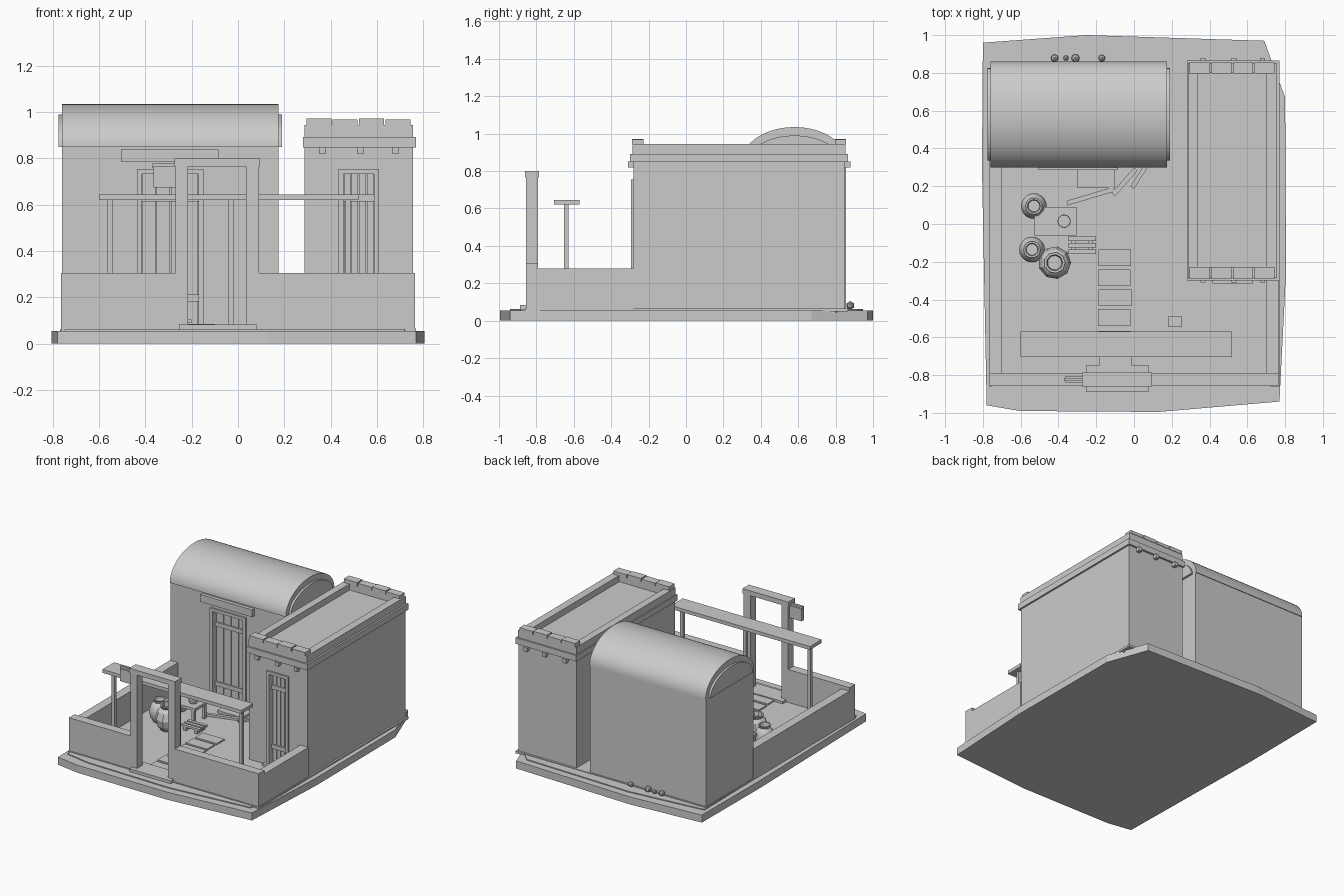
import bpy, bmesh, math, random
from mathutils import Vector

if "Cube" in bpy.data.objects:
    bpy.data.objects.remove(bpy.data.objects["Cube"])

random.seed(4)
grey = bpy.data.materials.new("clay grey")
grey.diffuse_color = (0.6, 0.6, 0.6, 1)
grey.use_nodes = True
grey.node_tree.nodes["Principled BSDF"].inputs["Base Color"].default_value = grey.diffuse_color


def finish(name, bm, smooth=False):
    bmesh.ops.recalc_face_normals(bm, faces=bm.faces)
    me = bpy.data.meshes.new(name)
    bm.to_mesh(me)
    bm.free()
    me.materials.append(grey)
    ob = bpy.data.objects.new(name, me)
    bpy.context.collection.objects.link(ob)
    if smooth:
        bpy.ops.object.select_all(action='DESELECT')
        ob.select_set(True)
        bpy.context.view_layer.objects.active = ob
        bpy.ops.object.shade_smooth_by_angle(angle=math.radians(35))
    return ob


def box(name, x0, x1, y0, y1, z0, z1, turn=0):
    bm = bmesh.new()
    bmesh.ops.create_cube(bm, size=1)
    size = Vector((x1 - x0, y1 - y0, z1 - z0))
    for v in bm.verts:
        v.co *= size
    ob = finish(name, bm)
    ob.location = ((x0 + x1) / 2, (y0 + y1) / 2, (z0 + z1) / 2)
    ob.rotation_euler.z = turn
    return ob


def prism(name, pts, depth, smooth=False):
    """Close a loop of 3D points and sweep it along depth."""
    bm = bmesh.new()
    f = bm.faces.new([bm.verts.new(p) for p in pts])
    r = bmesh.ops.extrude_face_region(bm, geom=[f])
    moved = [g for g in r['geom'] if isinstance(g, bmesh.types.BMVert)]
    bmesh.ops.translate(bm, verts=moved, vec=depth)
    return finish(name, bm, smooth)


def lathe(name, x, y, z, profile, sides, smooth=True):
    bm = bmesh.new()
    rings = []
    for r, h in profile:
        rings.append([bm.verts.new((r * math.cos(a), r * math.sin(a), h))
                      for a in (math.tau * i / sides for i in range(sides))])
    for a, b in zip(rings, rings[1:]):
        for i in range(sides):
            j = (i + 1) % sides
            bm.faces.new((a[i], a[j], b[j], b[i]))
    bm.faces.new(rings[0])
    bm.faces.new(rings[-1])
    ob = finish(name, bm, smooth)
    ob.location = (x, y, z)
    return ob


def arch(x, half, rise, yc, z):
    return [(x, yc + half * math.cos(math.pi * i / 40), z + rise * math.sin(math.pi * i / 40))
            for i in range(41)]


def cut(ob, x0, x1, y0, y1, z0, z1):
    c = box("opening_cutter", x0, x1, y0, y1, z0, z1)
    c.hide_render = True
    c.hide_viewport = True
    m = ob.modifiers.new("opening", 'BOOLEAN')
    m.object = c
    m.solver = 'EXACT'


def door(wall, x0, x1, y, top):
    """Recessed plank door with a frame standing proud of the wall."""
    t = 0.022
    cut(wall, x0 + t, x1 - t, y - 0.05, y + 0.05, G, top - t)
    box("door_jamb", x0, x0 + t, y - 0.012, y + 0.01, G, top)
    box("door_jamb", x1 - t, x1, y - 0.012, y + 0.01, G, top)
    box("door_head", x0 + t, x1 - t, y - 0.012, y + 0.01, top - t, top)
    n = 4
    w = (x1 - x0 - 2 * t) / n
    for i in range(n):
        a = x0 + t + i * w
        box("door_plank", a + 0.003, a + w - 0.003, y + 0.03, y + 0.06, G + 0.01, top - t)
    for z in (G + 0.12, top - 0.14):
        box("door_rail", x0 + t, x1 - t, y + 0.02, y + 0.04, z, z + 0.03)


G = 0.062  # yard level

# Ground slab with a thin upper layer
slab = [(-.8, .96), (-.25, 1), (.69, .97), (.73, .86), (.8, .67), (.805, -.25), (.77, -.94),
        (.13, -.995), (-.6, -.99), (-.78, -.96), (-.805, .3)]
prism("ground_slab", [(x, y, 0) for x, y in slab], (0, 0, 0.055))
top = [(-.77, .89), (-.2, .945), (.64, .92), (.76, .8), (.77, -.3), (.72, -.885),
       (.1, -.94), (-.56, -.925), (-.75, -.89)]
prism("ground_top", [(x, y, 0.04) for x, y in top], (0, 0, G - 0.04))
box("yard_floor", -.765, .77, -.86, .865, 0.05, 0.066)

# Vaulted house
house = box("house_walls", -.76, .175, .31, .855, .05, .86)
prism("vault_roof", arch(-.76, .28, .185, .58, .85), (.935, 0, 0), True)
prism("vault_end_panel", arch(-.775, .245, .14, .58, .85), (.965, 0, 0), True)
door(house, -.437, -.149, .31, .755)
box("house_lintel", -.505, -.085, .285, .32, .785, .838)
box("house_step", -.30, -.10, .19, .31, .05, .085)

# Flat-roofed wing with parapet
wing = box("wing_walls", .287, .757, -.282, .85, .05, .90)
door(wing, .433, .61, -.282, .755)
box("wing_step", .415, .63, -.315, -.28, .05, .08)
for x0, x1 in ((.28, .34), (.70, .77)):
    box("cornice_side", x0, x1, -.30, .865, .848, .892)
for y0, y1, e0, e1 in ((-.30, -.24, -.287, -.23), (.80, .865, .80, .853)):
    box("cornice_end", .28, .77, y0, y1, .848, .892)
    box("parapet_end", .287, .757, e0, e1, .88, .945)
    for i in range(4):
        a = .295 + i * .114
        box("merlon", a, a + .108, e0 - .003, e1 + .003, .945, .972 - .004 * (i % 2))
for x0, x1 in ((.287, .34), (.70, .757)):
    box("parapet_side", x0, x1, -.287, .853, .88, .945)
for x in (.365, .53, .68):
    for y in (-.295, .865):
        box("roof_beam_end", x - .013, x + .013, y - .015, y + .015, .82, .85)

# Yard walls
box("front_wall_left", -.765, -.27, -.855, -.79, .05, .306)
box("front_wall_right", .09, .765, -.855, -.79, .05, .306)
box("side_wall_left", -.765, -.70, -.80, .315, .05, .28)
box("side_wall_right", .70, .765, -.80, -.28, .05, .28)

# Gate and hanging sign
box("gate_post_left", -.27, -.215, -.855, -.79, .05, .77)
box("gate_post_right", .035, .09, -.855, -.79, .05, .77)
box("gate_beam", -.275, .095, -.86, -.785, .765, .80)
box("gate_threshold", -.255, .08, -.887, -.75, .05, .083)
box("sign_bracket", -.37, -.26, -.83, -.815, .76, .78)
box("sign_board", -.365, -.27, -.84, -.808, .675, .765)

# Pergola
box("pergola_beam", -.60, .52, -.705, -.57, .62, .645)
for x in (-.552, -.032, .476):
    box("pergola_post", x - .012, x + .012, -.652, -.628, .05, .625)

# Stepping stones
for y in (-.178, -.285, -.39, -.495, -.61, -.72):
    s = random.uniform(-.008, .008)
    box("stepping_stone", -.185 + s, -.012 + s, y - .044, y + .044, .05, .076)
box("small_stone", .18, .255, -.545, -.49, .05, .076)

# Table with cup
box("table_top", -.53, -.305, -.06, .09, .17, .19)
for x in (-.51, -.325):
    for y in (-.045, .075):
        box("table_leg", x - .011, x + .011, y - .011, y + .011, .05, .175)
lathe("cup", -.37, .015, .19, [(.025, 0), (.035, .03), (.033, .05)], 16)

# Jars
jar = [(.035, 0), (.06, .04), (.068, .085), (.055, .13), (.036, .15), (.044, .168), (.034, .168), (.03, .14)]
lathe("jar", -.53, .095, .06, jar, 20)
lathe("jar", -.54, -.135, .06, jar, 20)
big = [(r * 1.28, h * 1.1) for r, h in jar]
lathe("big_jar", -.42, -.205, .06, big, 9, False)

# Low slatted pallet and loose boards
for y in (-.078, -.112, -.146):
    box("pallet_slat", -.35, -.20, y - .012, y + .012, .09, .105)
for x in (-.32, -.23):
    box("pallet_bearer", x - .012, x + .012, -.158, -.066, .05, .092)
box("loose_board", -.36, -.10, .135, .16, .05, .082, .29)
box("loose_board", -.14, .04, .21, .235, .05, .08, .85)
box("loose_board", -.04, .09, .235, .258, .05, .078, 1.0)

# Rubble behind the house
for x, r in ((-.42, .022), (-.36, .016), (-.31, .024), (-.17, .02)):
    bm = bmesh.new()
    bmesh.ops.create_icosphere(bm, subdivisions=1, radius=r)
    finish("rubble", bm).location = (x, .878, .065 + r * .7)
